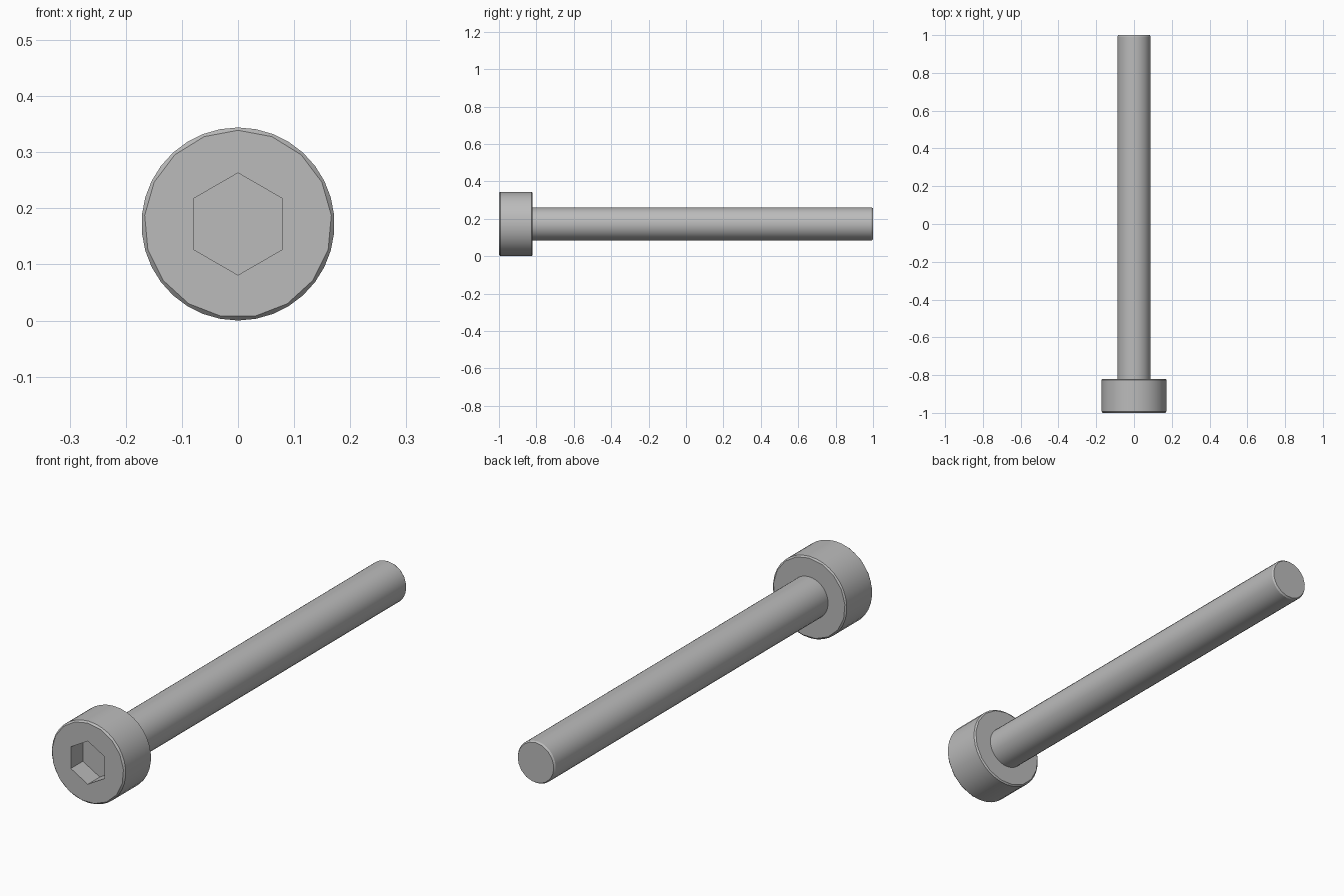
import bpy
import bmesh
from math import sin, cos, pi

if "Cube" in bpy.data.objects:
    bpy.data.objects.remove(bpy.data.objects["Cube"], do_unlink=True)

AXIS_Z = 0.172

steel = bpy.data.materials.new("grey steel")
steel.use_nodes = True
colour = (0.5, 0.5, 0.5, 1)
steel.diffuse_color = colour
steel.node_tree.nodes["Principled BSDF"].inputs["Base Color"].default_value = colour


def ring(bm, y, radius, sides, midpoints=False):
    """Closed ring of edges around the bolt axis, with a corner at the top.
    midpoints adds a vertex halfway along each straight side."""
    step = 2 if midpoints else 1
    verts = []
    for i in range(sides * step):
        a = 2 * pi * i / (sides * step)
        r = radius * cos(pi / sides) if i % step else radius
        verts.append(bm.verts.new((r * sin(a), y, AXIS_Z + r * cos(a))))
    edges = [bm.edges.new((verts[i - 1], verts[i])) for i in range(len(verts))]
    return verts, edges


def skin(bm, rings):
    """Join neighbouring rings with faces."""
    for a, b in zip(rings, rings[1:]):
        bmesh.ops.bridge_loops(bm, edges=a[1] + b[1])


def finish(bm, name):
    bmesh.ops.recalc_face_normals(bm, faces=bm.faces)
    mesh = bpy.data.meshes.new(name)
    bm.to_mesh(mesh)
    bm.free()
    obj = bpy.data.objects.new(name, mesh)
    bpy.context.collection.objects.link(obj)
    mesh.materials.append(steel)
    bpy.ops.object.select_all(action='DESELECT')
    obj.select_set(True)
    bpy.context.view_layer.objects.active = obj
    bpy.ops.object.shade_smooth_by_angle(angle=pi / 6)


# Head: hexagonal socket, flat face, chamfered rims
bm = bmesh.new()
rings = [
    ring(bm, -0.92, 0.091, 6),
    ring(bm, -1.0, 0.091, 6),
    ring(bm, -1.0, 0.167, 17, True),
    ring(bm, -0.993, 0.172, 34),
    ring(bm, -0.825, 0.172, 34),
    ring(bm, -0.82, 0.167, 17, True),
]
skin(bm, rings)
bm.faces.new(rings[0][0])
bm.faces.new(rings[-1][0])
finish(bm, "socket_head")

# Shank: plain rod with a small chamfer at the tip
bm = bmesh.new()
rings = [
    ring(bm, -0.825, 0.088, 34),
    ring(bm, 0.993, 0.088, 34),
    ring(bm, 1.0, 0.084, 17, True),
]
skin(bm, rings)
bm.faces.new(rings[0][0])
bm.faces.new(rings[-1][0])
finish(bm, "shank")
